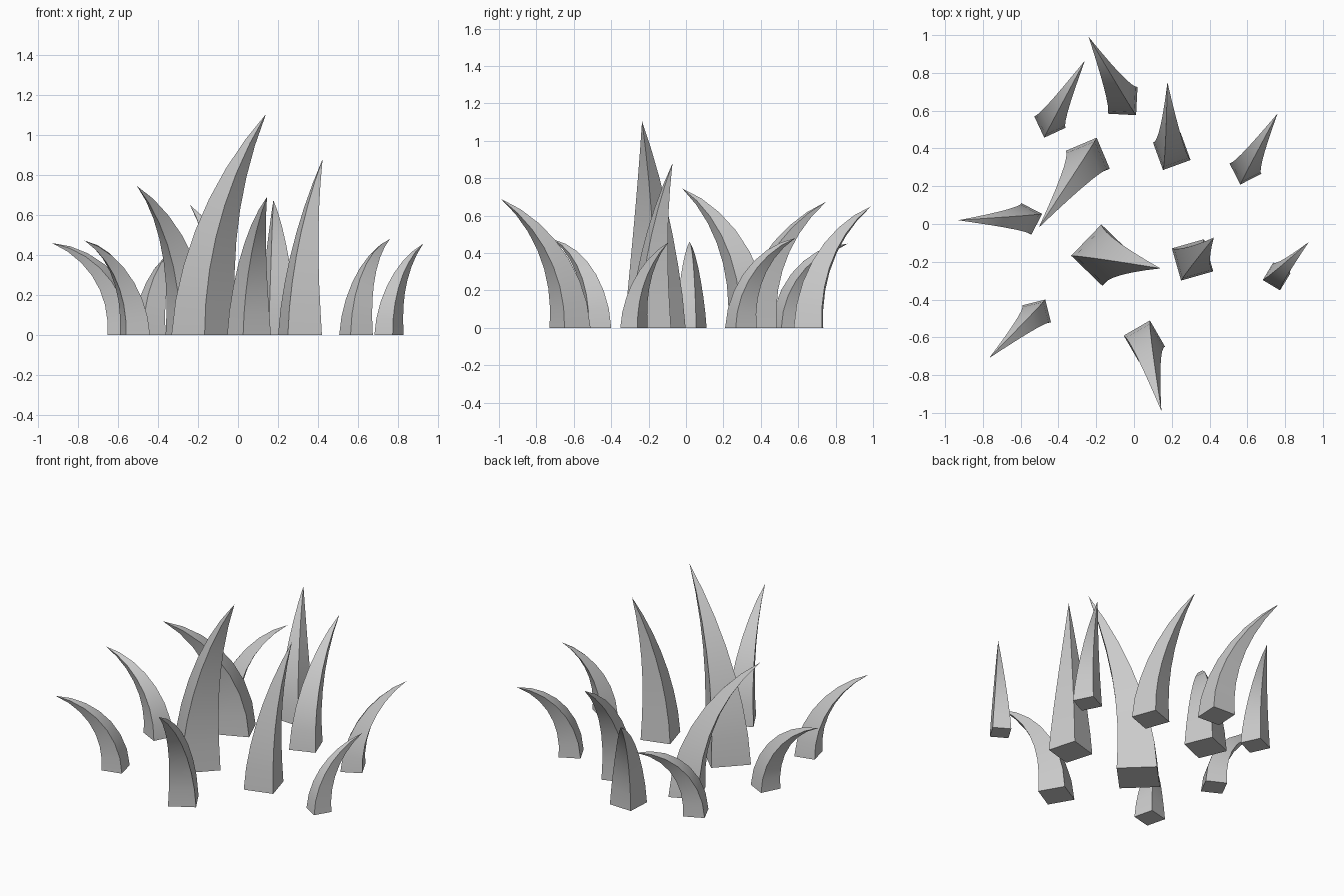
import bpy, bmesh
from math import atan2, cos, sin, hypot, radians
from mathutils import Vector

cube = bpy.data.objects.get("Cube")
if cube:
    bpy.data.objects.remove(cube, do_unlink=True)

# One plain grey for every blade
grey = bpy.data.materials.new("blade_grey")
grey.use_nodes = True
colour = (0.6, 0.6, 0.6, 1)
grey.diffuse_color = colour
grey.node_tree.nodes["Principled BSDF"].inputs["Base Color"].default_value = colour

SEGMENTS = 7


def add_blade(name, base, tip, width, turn):
    """Square spike that tapers along a circular arc, upright at the ground."""
    lean = Vector((tip[0] - base[0], tip[1] - base[1], 0))
    reach, height = lean.length, tip[2]
    lean.normalize()
    side = Vector((-lean.y, lean.x, 0))
    bend = 2 * atan2(reach, height)
    radius = height / sin(bend)
    origin = Vector((base[0], base[1], 0))
    heading = radians(turn) - atan2(lean.y, lean.x)

    bm = bmesh.new()
    rings = []
    for i in range(SEGMENTS):
        t = i / SEGMENTS
        a = bend * t
        centre = origin + lean * radius * (1 - cos(a))
        centre.z = radius * sin(a)
        across = lean * cos(a) - Vector((0, 0, sin(a)))
        half = width * hypot(1, 1) / 2 * (1 - t ** 1.25)
        ring = []
        for k in range(4):
            c = heading + radians(45 + 90 * k)
            ring.append(bm.verts.new(centre + across * half * cos(c) + side * half * sin(c)))
        rings.append(ring)

    # Base, sides and pointed end
    bm.faces.new(reversed(rings[0]))
    point = bm.verts.new(tip)
    for k in range(4):
        n = (k + 1) % 4
        for low, high in zip(rings, rings[1:]):
            bm.faces.new((low[k], low[n], high[n], high[k]))
        bm.faces.new((rings[-1][k], rings[-1][n], point))
    bmesh.ops.recalc_face_normals(bm, faces=bm.faces)

    mesh = bpy.data.meshes.new(name)
    bm.to_mesh(mesh)
    bm.free()
    mesh.materials.append(grey)
    obj = bpy.data.objects.new(name, mesh)
    bpy.context.collection.objects.link(obj)
    return obj


# name, base centre, tip, base width, base turn in degrees
BLADES = [
    ("back_blade", (-0.06, 0.655), (-0.24, 0.99, 0.65), 0.15, -3),
    ("back_right_blade", (-0.445, 0.54), (-0.26, 0.865, 0.45), 0.125, 25),
    ("back_left_blade", (0.2, 0.385), (0.177, 0.75, 0.675), 0.155, 20),
    ("left_blade", (0.59, 0.293), (0.76, 0.585, 0.48), 0.125, 27),
    ("inner_right_blade", (-0.245, 0.34), (-0.505, -0.02, 0.745), 0.178, 23),
    ("right_blade", (-0.57, 0.027), (-0.93, 0.02, 0.46), 0.124, -27),
    ("tall_middle_blade", (-0.17, -0.165), (0.14, -0.235, 1.105), 0.23, -44),
    ("inner_left_blade", (0.31, -0.19), (0.423, -0.072, 0.88), 0.177, 16),
    ("front_left_blade", (0.755, -0.278), (0.926, -0.095, 0.457), 0.107, -31),
    ("front_right_blade", (-0.515, -0.475), (-0.767, -0.71, 0.472), 0.124, 14),
    ("front_blade", (0.055, -0.62), (0.145, -0.99, 0.69), 0.16, 30),
]
blades = [add_blade(*blade) for blade in BLADES]

# Smooth along the length, crisp at the four corners
bpy.ops.object.select_all(action="DESELECT")
for blade in blades:
    blade.select_set(True)
bpy.context.view_layer.objects.active = blades[0]
bpy.ops.object.shade_smooth_by_angle(angle=radians(30))
